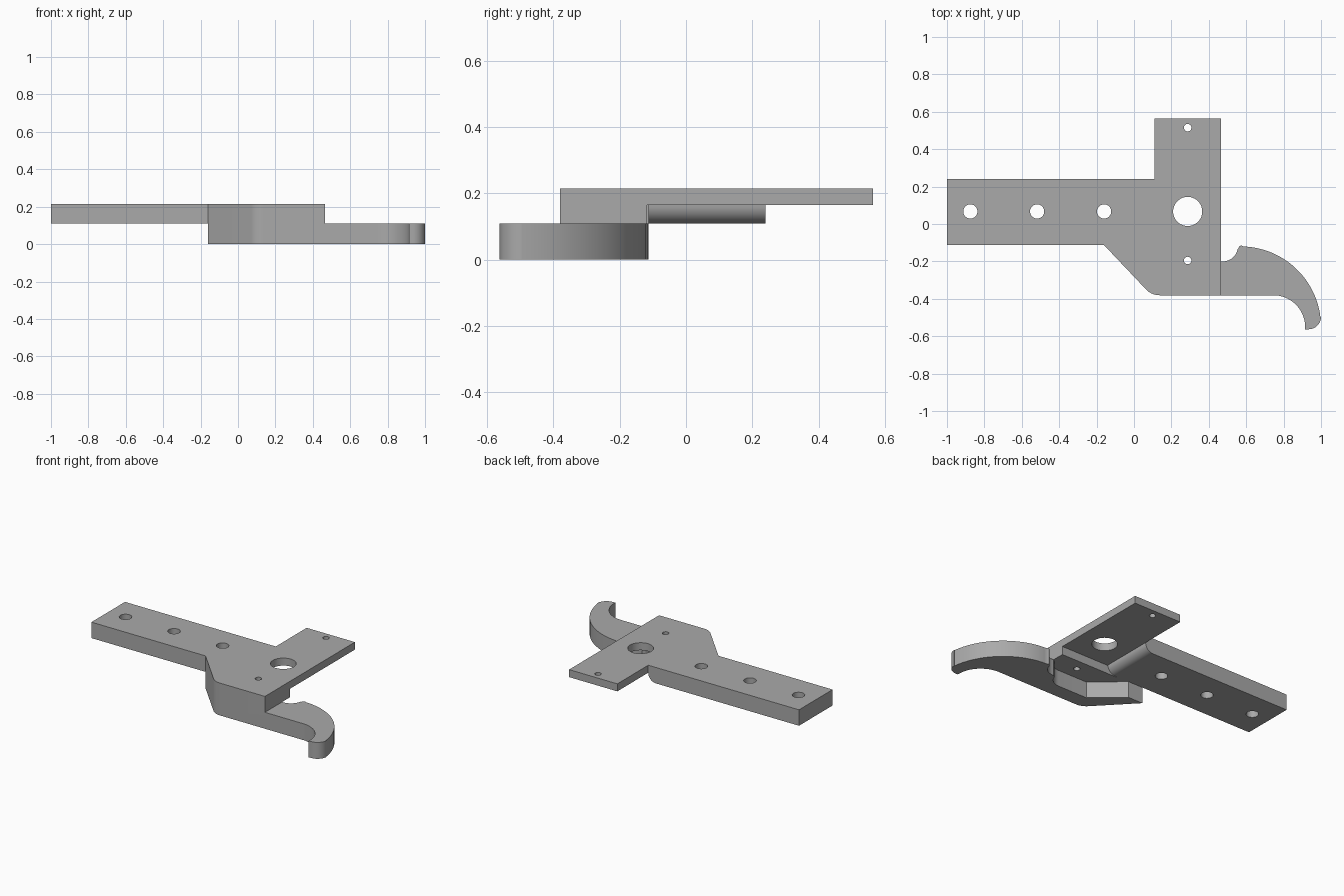
import bpy, bmesh, math
from mathutils import Vector

old = bpy.data.objects.get("Cube")
if old:
    bpy.data.objects.remove(old, do_unlink=True)

grey = bpy.data.materials.new("plain grey")
grey.use_nodes = True
grey.diffuse_color = (0.4, 0.4, 0.4, 1)
grey.node_tree.nodes["Principled BSDF"].inputs["Base Color"].default_value = (0.4, 0.4, 0.4, 1)


def arc(cx, cy, r, start, end, steps):
    """Points on an arc, angles in degrees."""
    angles = [math.radians(start + (end - start) * i / steps) for i in range(steps + 1)]
    return [(cx + r * math.cos(a), cy + r * math.sin(a)) for a in angles]


def prism(name, outline, low, high, upright=False):
    """Extrude an outline along z, or along y when upright."""
    bm = bmesh.new()
    place = (lambda p: (p[0], low, p[1])) if upright else (lambda p: (p[0], p[1], low))
    face = bm.faces.new([bm.verts.new(place(p)) for p in outline])
    extruded = bmesh.ops.extrude_face_region(bm, geom=[face])["geom"]
    shift = Vector((0, high - low, 0)) if upright else Vector((0, 0, high - low))
    bmesh.ops.translate(bm, vec=shift, verts=[v for v in extruded if isinstance(v, bmesh.types.BMVert)])
    bmesh.ops.recalc_face_normals(bm, faces=bm.faces)
    mesh = bpy.data.meshes.new(name)
    bm.to_mesh(mesh)
    bm.free()
    mesh.materials.append(grey)
    obj = bpy.data.objects.new(name, mesh)
    bpy.context.collection.objects.link(obj)
    return obj


def combine(base, other, operation):
    """Apply a boolean and discard the helper."""
    mod = base.modifiers.new("combine", "BOOLEAN")
    mod.operation, mod.solver, mod.object = operation, "EXACT", other
    bpy.context.view_layer.objects.active = base
    bpy.ops.object.modifier_apply(modifier=mod.name)
    bpy.data.objects.remove(other, do_unlink=True)


FLOOR, STEP, LEDGE, TOP = 0, 0.109, 0.165, 0.215
LEFT, RIGHT, FRONT = 0.11, 0.465, -0.381
BAR_FRONT, BAR_BACK = -0.113, 0.24
chamfer = [(-0.16, BAR_FRONT)] + arc(0.137, -0.281, 0.1, 225, 270, 10)

# Long bar with a rounded lower end
radius = LEDGE - STEP
bar_profile = [(-1, TOP), (-1, STEP)] + arc(LEFT - radius, LEDGE, radius, -90, 0, 12) + [(LEFT, TOP)]
bracket = prism("bracket", bar_profile, BAR_FRONT, BAR_BACK, upright=True)

# Thin cross plate
plate = prism("cross_plate", [(LEFT, 0.565), (0, 0.1), (0, -0.2), (RIGHT, -0.2), (RIGHT, 0.565)], LEDGE, TOP)
for v in plate.data.vertices:
    if abs(v.co.x) < 0.01 and v.co.y > 0:
        v.co.x = LEFT
combine(bracket, plate, "UNION")

# Thick front shoulder
shoulder = chamfer + [(RIGHT, FRONT), (RIGHT, -0.118), (0.04, -0.118), (0.04, 0), (-0.16, 0)]
combine(bracket, prism("shoulder", shoulder, STEP, TOP), "UNION")

# Curved hook with a sloping rib below the shoulder
hook = chamfer + arc(0.745, -0.551, 0.17, 90, 0, 20)
hook += [(0.915, -0.563)] + arc(0.933, -0.496, 0.067, -90, 0, 10)
hook += arc(0.57, -0.55, 0.43, 7, 88, 32)
hook += arc(0.575, -0.132, 0.017, 90, 180, 5) + arc(0.475, -0.12, 0.08, -10, -90, 12)
hook += [(RIGHT, -0.2)] + arc(0.36, -0.19, 0.09, -15, -90, 8) + [(0.14, -0.28), (-0.05, BAR_FRONT)]
combine(bracket, prism("hook", hook, FLOOR, STEP), "UNION")

# Drilled holes
row = 0.067
holes = [(x, row, 0.038) for x in (-0.875, -0.518, -0.16)]
holes += [(0.287, row, 0.078), (0.287, 0.515, 0.02), (0.287, -0.195, 0.02)]
for x, y, r in holes:
    combine(bracket, prism("hole", arc(x, y, r, 0, 350, 35), STEP - 0.05, TOP + 0.1), "DIFFERENCE")

# Tidy flat areas and smooth the curved walls
bm = bmesh.new()
bm.from_mesh(bracket.data)
bmesh.ops.remove_doubles(bm, verts=bm.verts, dist=0.0002)
bmesh.ops.dissolve_limit(bm, angle_limit=math.radians(0.5), verts=bm.verts, edges=bm.edges)
bm.to_mesh(bracket.data)
bm.free()
bpy.ops.object.select_all(action="DESELECT")
bracket.select_set(True)
bpy.context.view_layer.objects.active = bracket
bpy.ops.object.shade_smooth_by_angle(angle=math.radians(30))
